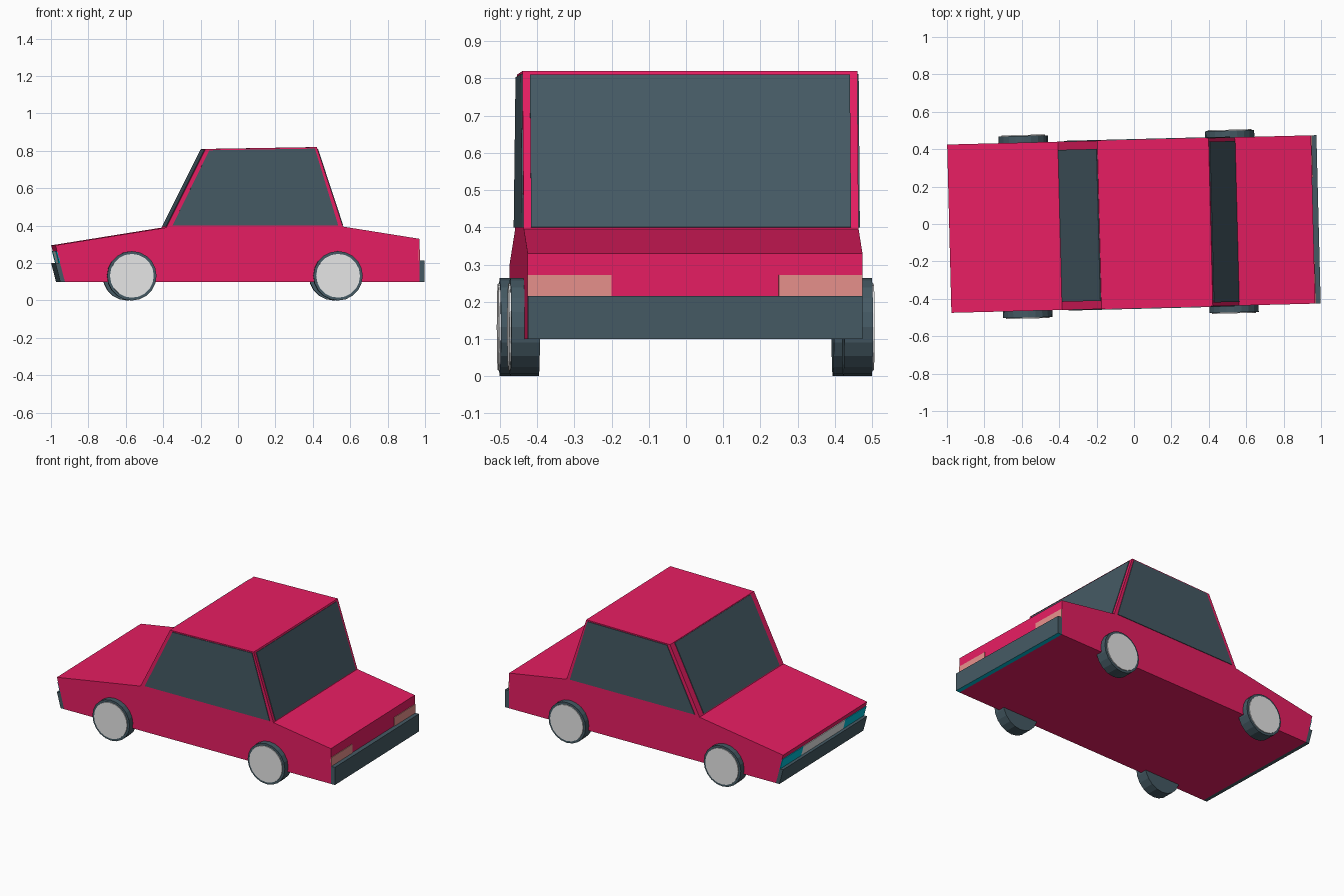
import bpy, bmesh, math
from mathutils import Matrix, Vector

if "Cube" in bpy.data.objects:
    bpy.data.objects.remove(bpy.data.objects["Cube"])

YAW = Matrix.Rotation(0.0253, 4, 'Z')   # the car stands slightly turned
W = 0.45                                # half width of the body


def material(name, rgb):
    lin = [(c / 255 / 12.92) if c < 11 else ((c / 255 + 0.055) / 1.055) ** 2.4 for c in rgb]
    m = bpy.data.materials.new(name)
    m.diffuse_color = (*lin, 1)
    m.use_nodes = True
    m.node_tree.nodes["Principled BSDF"].inputs["Base Color"].default_value = m.diffuse_color
    return m


RED = material("raspberry paint", (233, 30, 99))
SLATE = material("slate glass and rubber", (69, 90, 100))
SILVER = material("pale grey", (232, 232, 232))
PINK = material("tail lamp pink", (239, 150, 145))
CYAN = material("cyan", (0, 188, 212))


def finish(bm, name, *mats):
    bmesh.ops.recalc_face_normals(bm, faces=bm.faces)
    mesh = bpy.data.meshes.new(name)
    bm.to_mesh(mesh)
    bm.free()
    for m in mats:
        mesh.materials.append(m)
    obj = bpy.data.objects.new(name, mesh)
    bpy.context.collection.objects.link(obj)
    obj.matrix_world = YAW
    return obj


def extrude_profile(name, pts, y0, y1, *mats, under=0):
    """Closed x-z outline pushed from y0 to y1; faces looking down get material 'under'."""
    bm = bmesh.new()
    face = bm.faces.new([bm.verts.new((x, y0, z)) for x, z in pts])
    ext = bmesh.ops.extrude_face_region(bm, geom=[face])
    new = [v for v in ext["geom"] if isinstance(v, bmesh.types.BMVert)]
    bmesh.ops.translate(bm, verts=new, vec=(0, y1 - y0, 0))
    bmesh.ops.recalc_face_normals(bm, faces=bm.faces)
    for f in bm.faces:
        if f.normal.z < -0.9:
            f.material_index = under
    return finish(bm, name, *mats)


def plate(name, corners, mat):
    """Thin panel centred on the body surface."""
    bm = bmesh.new()
    bm.faces.new([bm.verts.new(c) for c in corners])
    obj = finish(bm, name, mat)
    mod = obj.modifiers.new("thickness", 'SOLIDIFY')
    mod.thickness, mod.offset = 0.008, 0
    return obj


def sloped_plate(name, a, b, z0, z1, y0, y1, mat):
    """Panel on the sloped face running between profile points a and b."""
    def x(z):
        return a[0] + (b[0] - a[0]) * (z - a[1]) / (b[1] - a[1])
    plate(name, [(x(z0), y0, z0), (x(z0), y1, z0), (x(z1), y1, z1), (x(z1), y0, z1)], mat)


# Body shell: one side profile across the full width
NOSE_LOW, NOSE_TOP = (-0.937, 0.10), (-0.988, 0.295)
SCREEN_LOW, SCREEN_TOP = (-0.395, 0.39), (-0.185, 0.81)
REAR_TOP, REAR_LOW = (0.41, 0.82), (0.55, 0.395)
TAIL_TOP, TAIL_LOW = (0.958, 0.33), (0.958, 0.10)
extrude_profile("body", [NOSE_LOW, TAIL_LOW, TAIL_TOP, REAR_LOW, REAR_TOP,
                         SCREEN_TOP, SCREEN_LOW, NOSE_TOP], -W, W, RED)

# Bumpers
extrude_profile("front_bumper", [(-0.937, 0.10), (-0.963, 0.20), (-0.988, 0.20), (-0.962, 0.10)],
                -W, W, SLATE)
extrude_profile("rear_bumper", [(0.958, 0.10), (0.987, 0.10), (0.987, 0.215), (0.958, 0.215)],
                -W, W, SLATE, CYAN, under=1)

# Windscreen, rear window and grille
sloped_plate("windscreen", SCREEN_LOW, SCREEN_TOP, 0.395, 0.806, -0.406, 0.406, SLATE)
sloped_plate("rear_window", REAR_LOW, REAR_TOP, 0.40, 0.81, -0.43, 0.43, SLATE)
sloped_plate("grille", NOSE_LOW, NOSE_TOP, 0.20, 0.265, -0.225, 0.225, SILVER)

for side, s in (("right", -1), ("left", 1)):
    # Side window
    plate(side + "_side_window", [(x, s * W, z) for x, z in
          ((-0.362, 0.40), (0.525, 0.40), (0.40, 0.812), (-0.165, 0.803))], SLATE)
    # Lamps
    sloped_plate(side + "_headlamp", NOSE_LOW, NOSE_TOP, 0.20, 0.265, s * 0.225, s * W, CYAN)
    sloped_plate(side + "_tail_lamp", TAIL_LOW, TAIL_TOP, 0.215, 0.272, s * 0.225, s * W, PINK)
    # Wheels: tyre with a bright hub disc
    for end, x in (("front", -0.58), ("rear", 0.523)):
        for part, r, y, depth, mat in (("tyre", 0.132, 0.4475, 0.077, SLATE),
                                       ("hub", 0.117, 0.4865, 0.009, SILVER)):
            bm = bmesh.new()
            pose = Matrix.Translation((x, s * y, 0.132)) @ Matrix.Rotation(math.pi / 2, 4, 'X')
            bmesh.ops.create_cone(bm, cap_ends=True, segments=20, radius1=r, radius2=r,
                                  depth=depth, matrix=pose)
            finish(bm, f"{end}_{side}_{part}", mat)
